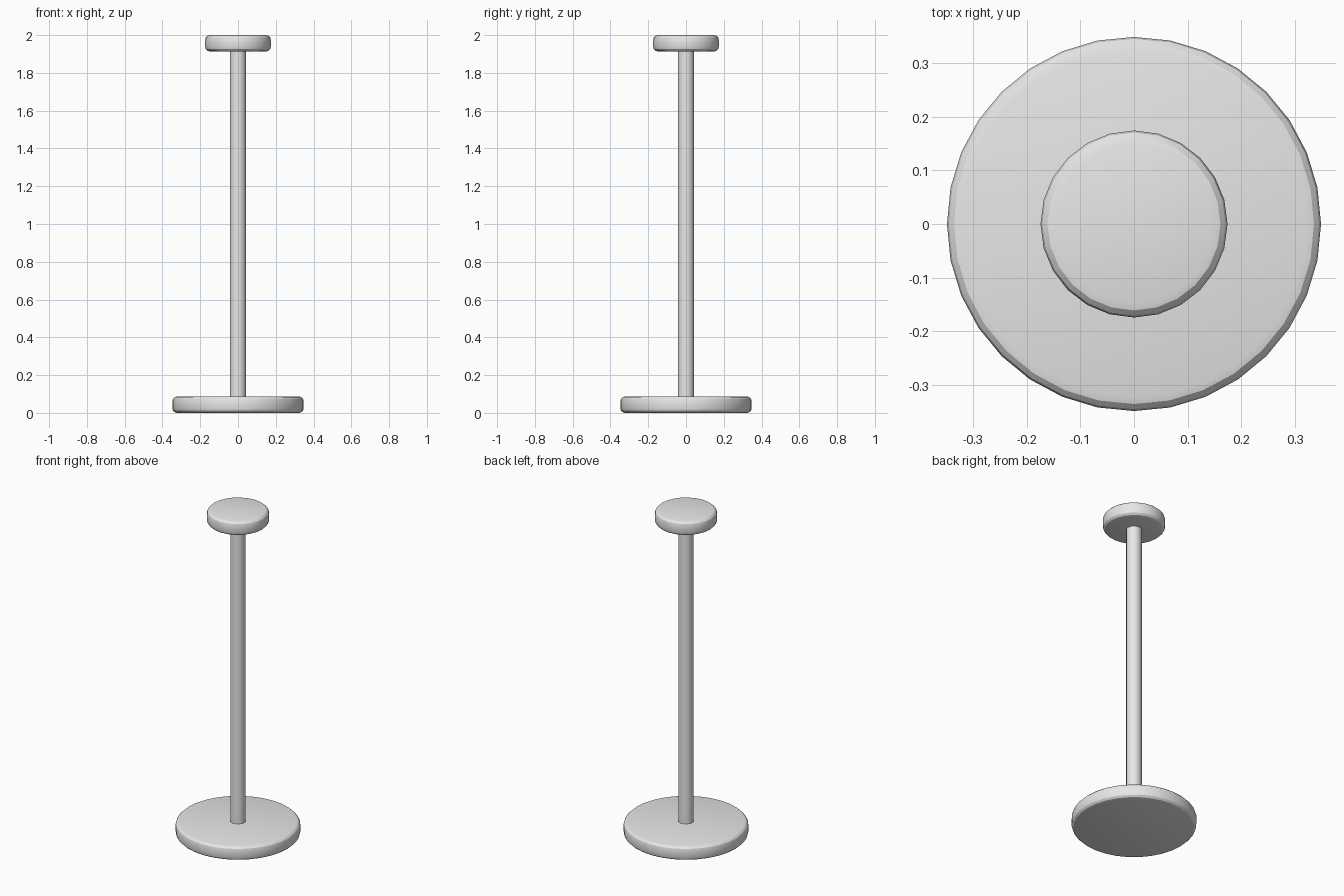
import bpy, math

if "Cube" in bpy.data.objects:
    bpy.data.objects.remove(bpy.data.objects["Cube"])

# One flat grey for the whole stand
grey = bpy.data.materials.new("light grey")
grey.diffuse_color = (0.8, 0.8, 0.8, 1.0)
grey.use_nodes = True
grey.node_tree.nodes["Principled BSDF"].inputs["Base Color"].default_value = grey.diffuse_color


def cylinder(name, radius, z0, z1, sides, bevel=0.0):
    """Upright cylinder from z0 to z1 with optionally rounded rims."""
    bpy.ops.mesh.primitive_cylinder_add(
        vertices=sides, radius=radius, depth=z1 - z0,
        location=(0, 0, (z0 + z1) / 2))
    ob = bpy.context.object
    ob.name = name
    ob.data.materials.append(grey)
    if bevel:
        mod = ob.modifiers.new("rounded rims", 'BEVEL')
        mod.width = bevel
        mod.segments = 3
        mod.limit_method = 'ANGLE'
        mod.angle_limit = math.radians(40)
        bpy.ops.object.modifier_apply(modifier=mod.name)
    bpy.ops.object.shade_smooth_by_angle(angle=math.radians(28))
    return ob


# Wide foot disc
cylinder("base", 0.348, 0.0, 0.087, 32, 0.026)
# Slim pole, its ends sunk slightly into both discs
cylinder("pole", 0.0435, 0.08, 1.92, 16)
# Small disc on top
cylinder("top_disc", 0.174, 1.913, 2.0, 24, 0.026)
